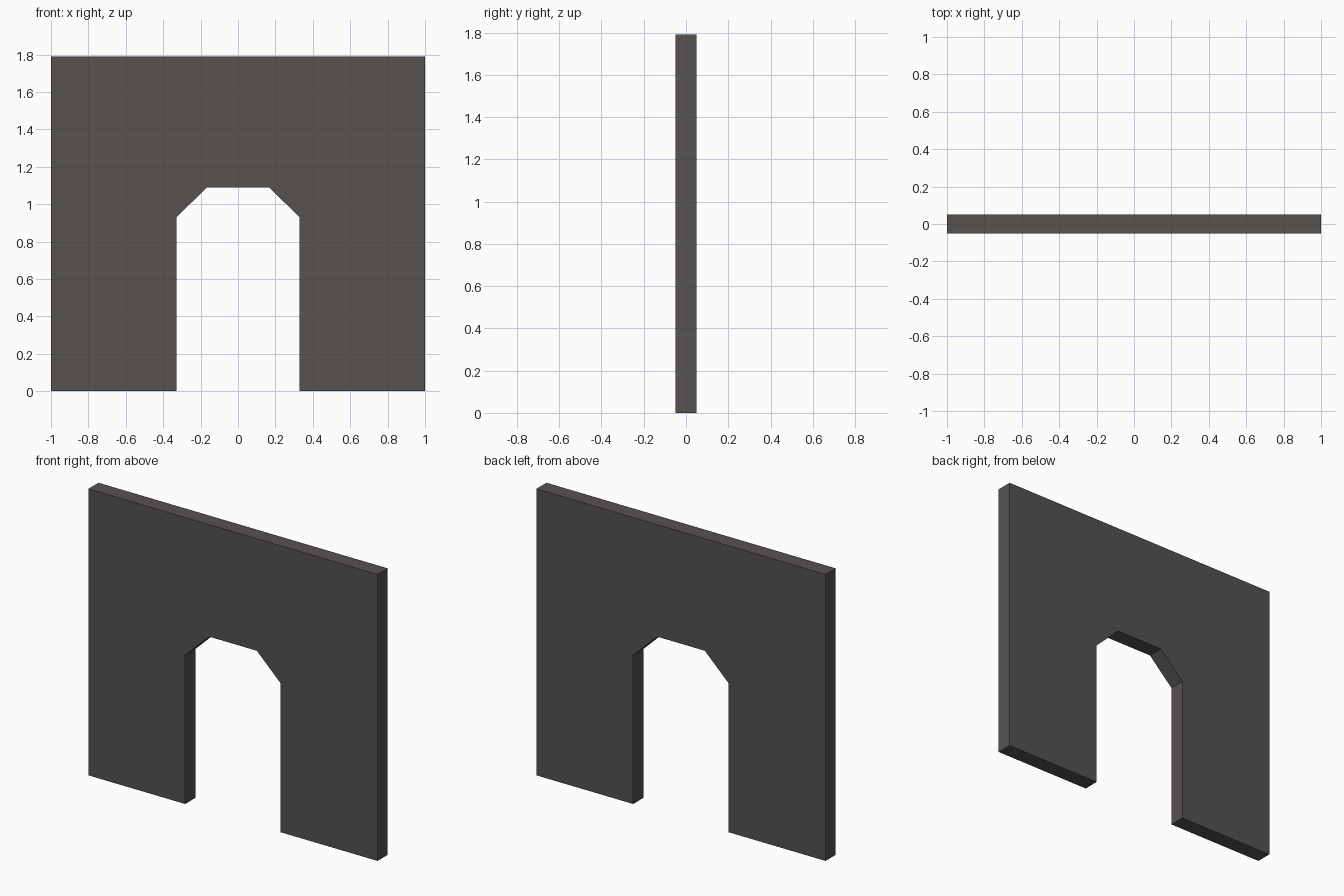
import bpy
import bmesh
from mathutils import Vector

if "Cube" in bpy.data.objects:
    bpy.data.objects.remove(bpy.data.objects["Cube"])

HEIGHT, THICK = 1.79, 0.10

# Single dark stone colour
stone = bpy.data.materials.new("dark_grey_stone")
stone.diffuse_color = (0.092, 0.085, 0.081, 1.0)
stone.use_nodes = True
stone.node_tree.nodes["Principled BSDF"].inputs["Base Color"].default_value = stone.diffuse_color

# Right half of the wall outline, from the opening's crown round to its foot
half = [(0.165, 1.09), (0.33, 0.93), (0.33, 0.0), (1.0, 0.0), (1.0, HEIGHT)]
outline = half + [(-x, z) for x, z in reversed(half)]

# Wall with doorway: mirrored outline extruded through its thickness
bm = bmesh.new()
face = bm.faces.new([bm.verts.new((x, -THICK / 2, z)) for x, z in outline])
result = bmesh.ops.extrude_face_region(bm, geom=[face])
moved = [g for g in result["geom"] if isinstance(g, bmesh.types.BMVert)]
bmesh.ops.translate(bm, verts=moved, vec=Vector((0, THICK, 0)))
bmesh.ops.recalc_face_normals(bm, faces=bm.faces[:])

mesh = bpy.data.meshes.new("doorway_wall")
bm.to_mesh(mesh)
bm.free()
mesh.materials.append(stone)
wall = bpy.data.objects.new("doorway_wall", mesh)
bpy.context.collection.objects.link(wall)
